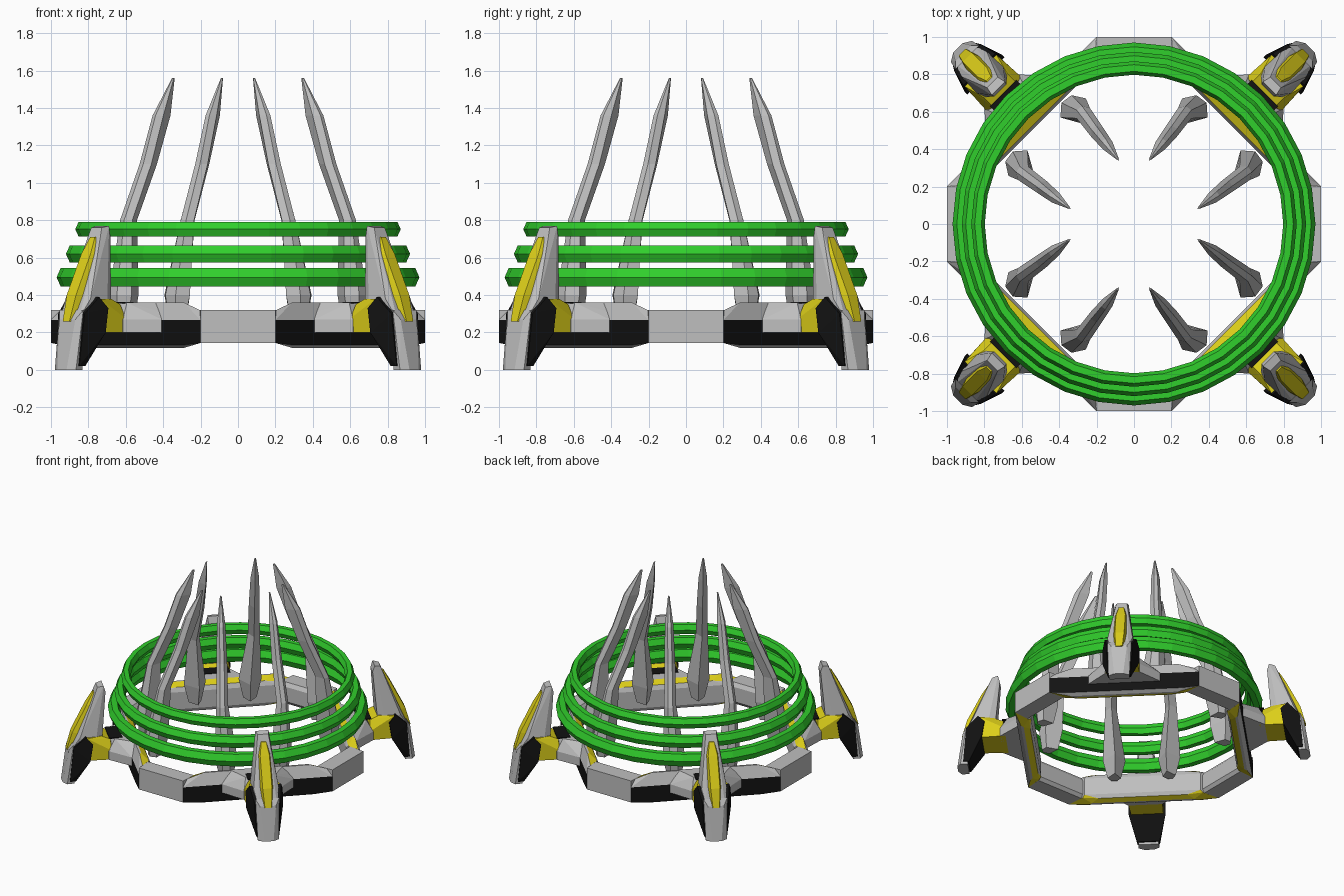
import bpy, bmesh, math
from mathutils import Vector, Matrix

cube = bpy.data.objects.get("Cube")
if cube:
    bpy.data.objects.remove(cube, do_unlink=True)


def material(name, rgb):
    m = bpy.data.materials.new(name)
    m.use_nodes = True
    m.diffuse_color = (*rgb, 1)
    m.node_tree.nodes["Principled BSDF"].inputs["Base Color"].default_value = (*rgb, 1)
    return m


GREY = material("metal grey", (0.52, 0.52, 0.52))
BLACK = material("black", (0.006, 0.006, 0.006))
YELLOW = material("yellow", (0.72, 0.62, 0.01))
GREEN = material("bright green", (0.03, 0.62, 0.025))


def finish(name, bm, mats, rule=None, turn=0.0):
    """Turn a bmesh into a flat shaded object, colouring its faces by a rule."""
    bmesh.ops.recalc_face_normals(bm, faces=bm.faces)
    bm.normal_update()
    if rule:
        for f in bm.faces:
            f.material_index = rule(f.normal)
    bm.transform(Matrix.Rotation(turn, 4, 'Z'))
    mesh = bpy.data.meshes.new(name)
    bm.to_mesh(mesh)
    bm.free()
    for m in mats:
        mesh.materials.append(m)
    obj = bpy.data.objects.new(name, mesh)
    bpy.context.collection.objects.link(obj)
    return obj


def hull(name, half, mats, turn, rule=None):
    """Convex block from (distance out, half width, height), mirrored sideways."""
    bm = bmesh.new()
    for r, t, z in half:
        for s in (-1, 1):
            bm.verts.new((r, s * t, z))
    res = bmesh.ops.convex_hull(bm, input=bm.verts)
    loose = [v for v in bm.verts if not v.link_faces]
    bmesh.ops.delete(bm, geom=loose, context='VERTS')
    bmesh.ops.dissolve_limit(bm, angle_limit=0.02, verts=bm.verts, edges=bm.edges)
    return finish(name, bm, mats, rule, turn)


def loft(name, rings, mats, closed=False):
    """Skin a row of equal cross-sections."""
    bm = bmesh.new()
    loops = [[bm.verts.new(p) for p in ring] for ring in rings]
    n = len(loops[0])
    pairs = list(zip(loops, loops[1:] + loops[:1])) if closed else list(zip(loops, loops[1:]))
    for a, b in pairs:
        for i in range(n):
            j = (i + 1) % n
            bm.faces.new((a[i], a[j], b[j], b[i]))
    if not closed:
        bm.faces.new(loops[0])
        bm.faces.new(loops[-1])
    return finish(name, bm, mats)


# Floating green hoops with a hexagonal section
def hoop(name, radius, z, half_h):
    w = half_h * 0.9
    section = [(w, 0), (w / 2, half_h), (-w / 2, half_h),
               (-w, 0), (-w / 2, -half_h), (w / 2, -half_h)]
    rings = []
    for k in range(32):
        a = math.tau * k / 32
        rings.append([((radius - w + r) * math.cos(a), (radius - w + r) * math.sin(a), z + h)
                      for r, h in section])
    loft(name, rings, [GREEN], closed=True)


hoop("lower_hoop", 0.97, 0.495, 0.05)
hoop("middle_hoop", 0.92, 0.62, 0.045)
hoop("upper_hoop", 0.87, 0.752, 0.04)

# Base frame beam on the diagonals: black outside, yellow inner bevels
beam_profile = [(0.849, 0.134), (0.849, 0.267), (0.815, 0.36), (0.80, 0.36), (0.755, 0.335),
                (0.74, 0.30), (0.74, 0.16), (0.755, 0.132), (0.80, 0.118), (0.82, 0.118)]
beam = []
for r, z in beam_profile:
    end = 0.45 + (r - 0.75) * 1.17
    beam.append((r, end - 0.12, z))
    beam.append((r, end, min(max(z, 0.144), 0.32)))


def beam_colour(n):
    if n.x > 0.97:
        return 1
    return 2 if n.x < -0.2 and abs(n.z) > 0.6 else 0


# Plain beam joining the diagonals
link = [(1.0, 0.2, 0.144), (1.0, 0.2, 0.32), (0.87, 0.21, 0.32),
        (0.85, 0.21, 0.29), (0.85, 0.21, 0.17), (0.87, 0.21, 0.144)]

# Leg parts
bracket = [(0.8, 0.29, 0.2), (0.85, 0.27, 0.2), (0.85, 0.27, 0.27), (0.8, 0.27, 0.3),
           (0.8, 0.2, 0.36), (0.95, 0.11, 0.36), (1.0, 0.13, 0.27), (1.0, 0.13, 0.2)]
bracket_pad = [(0.89, 0.1, 0.356), (0.99, 0.1, 0.356), (0.89, 0.1, 0.364), (0.99, 0.1, 0.364)]
arm = [(0.96, 0.13, 0.2), (0.98, 0.13, 0.275), (0.98, 0.09, 0.35),
       (1.18, 0.12, 0.2), (1.16, 0.12, 0.38), (1.05, 0.09, 0.38)]
fin = [(1.025, 0.05, 0.77), (1.07, 0.04, 0.76), (1.01, 0.045, 0.72), (1.04, 0.08, 0.36),
       (1.21, 0.095, 0.38), (1.275, 0.07, 0.27), (1.1, 0.11, 0.3)]
shin = [(1.12, 0.14, 0.33), (1.17, 0.12, 0.39), (1.14, 0.14, 0.2), (1.24, 0.085, 0.02),
        (1.26, 0.1, 0.3), (1.285, 0.085, 0.02)]
foot = [(1.26, 0.09, 0.32), (1.29, 0.06, 0.27), (1.27, 0.085, 0.25),
        (1.305, 0.08, 0), (1.332, 0.035, 0), (1.25, 0.075, 0)]
blade = [(1.08, 0.02, 0.71), (1.1, 0.018, 0.71), (1.11, 0.05, 0.62), (1.15, 0.035, 0.62),
         (1.2, 0.055, 0.40), (1.26, 0.035, 0.40), (1.26, 0.04, 0.26), (1.3, 0.025, 0.26)]

for k, corner in enumerate(("back_left", "back_right", "front_right", "front_left")):
    turn = math.pi / 4 + k * math.pi / 2
    hull(corner + "_beam", beam, [GREY, BLACK, YELLOW], turn, beam_colour)
    hull(corner + "_bracket", bracket, [GREY], turn)
    hull(corner + "_bracket_pad", bracket_pad, [BLACK], turn)
    hull(corner + "_arm", arm, [YELLOW], turn)
    hull(corner + "_fin", fin, [GREY], turn)
    hull(corner + "_shin", shin, [BLACK], turn)
    hull(corner + "_foot", foot, [GREY], turn)
    hull(corner + "_fin_plate", blade, [YELLOW], turn)
for k, side in enumerate(("left", "back", "right", "front")):
    hull(side + "_link_beam", link, [GREY], k * math.pi / 2)

# Eight inward-leaning spikes: centre point, depth, half width
spike = [((0.605, 0.315, 0.25), 0.06, 0.05), ((0.6, 0.31, 0.40), 0.085, 0.085),
         ((0.58, 0.262, 0.80), 0.05, 0.045), ((0.475, 0.185, 1.10), 0.052, 0.04),
         ((0.405, 0.13, 1.36), 0.055, 0.032), ((0.345, 0.085, 1.56), 0.008, 0.006)]
out, across = Vector((0.8, 0.6, 0)), Vector((-0.6, 0.8, 0))
number = 0
for sx in (-1, 1):
    for sy in (-1, 1):
        for swap in (False, True):
            rings = []
            for c, a, b in spike:
                pts = [Vector(c) + out * u + across * v
                       for u, v in ((-a, 0), (a * 0.3, -b), (a, -b * 0.4), (a, b * 0.4), (a * 0.3, b))]
                if swap:
                    pts = [Vector((p.y, p.x, p.z)) for p in pts]
                rings.append([(p.x * sx, p.y * sy, p.z) for p in pts])
            number += 1
            loft(f"spike_{number}", rings, [GREY])
